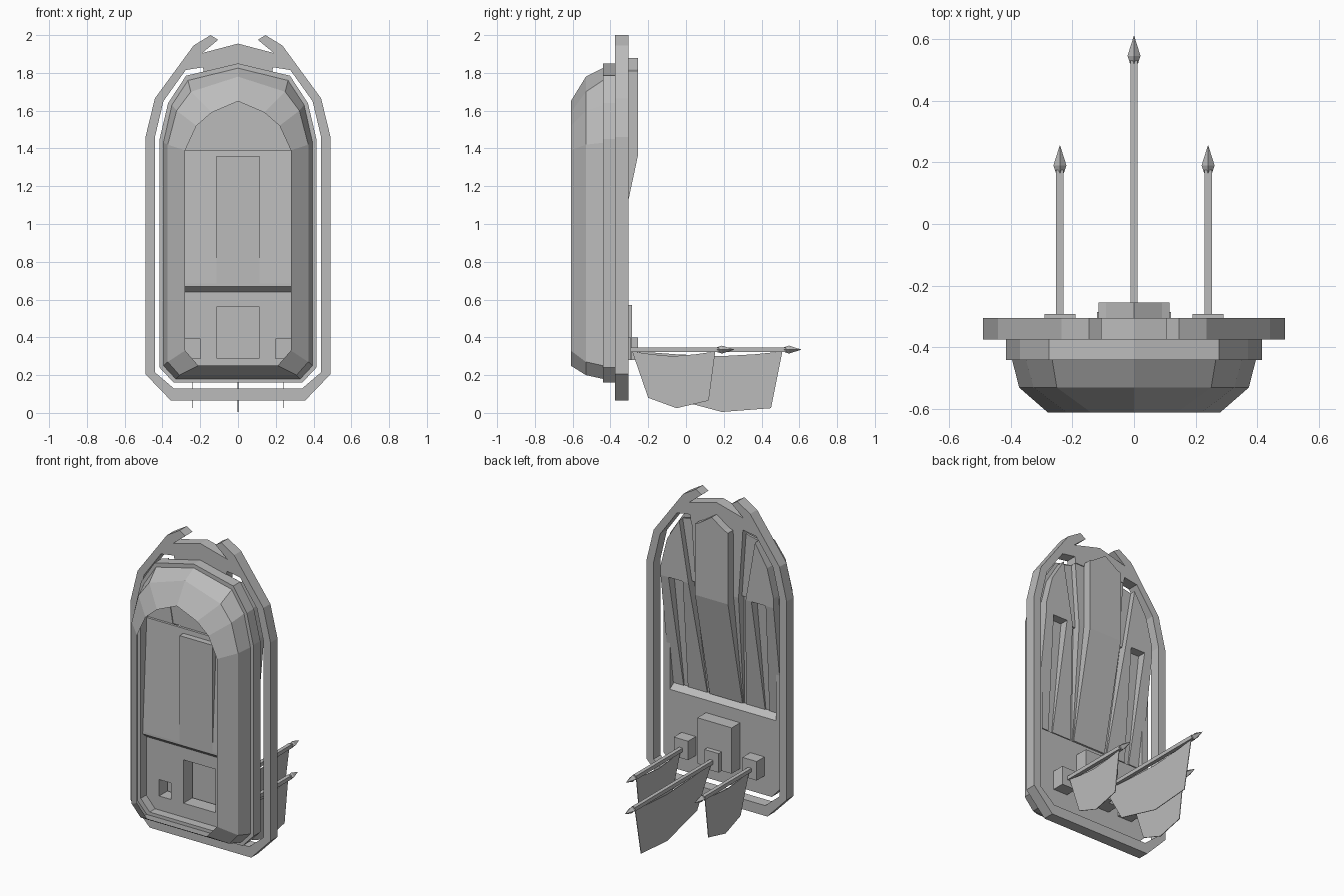
import bpy
import bmesh

if "Cube" in bpy.data.objects:
    bpy.data.objects.remove(bpy.data.objects["Cube"])

grey = bpy.data.materials.new("plain_grey")
grey.use_nodes = True
grey.diffuse_color = (0.5, 0.5, 0.5, 1)
grey.node_tree.nodes["Principled BSDF"].inputs["Base Color"].default_value = (0.5, 0.5, 0.5, 1)


def finish(name, bm, mirror=False):
    bmesh.ops.recalc_face_normals(bm, faces=bm.faces)
    mesh = bpy.data.meshes.new(name)
    bm.to_mesh(mesh)
    bm.free()
    mesh.materials.append(grey)
    obj = bpy.data.objects.new(name, mesh)
    bpy.context.collection.objects.link(obj)
    if mirror:
        mod = obj.modifiers.new("mirror", "MIRROR")
        mod.use_clip = True
    return obj


def loft(name, sections, closed=True, caps=True, mirror=True):
    """Skin a list of equal-length 3D outlines; drop faces lying on the mirror plane."""
    bm = bmesh.new()
    rings = [[bm.verts.new(p) for p in s] for s in sections]
    n = len(rings[0])
    for a, b in zip(rings, rings[1:]):
        for i in range(n if closed else n - 1):
            j = (i + 1) % n
            if mirror and abs(a[i].co.x) + abs(a[j].co.x) < 1e-5:
                continue
            bm.faces.new((a[i], a[j], b[j], b[i]))
    if caps:
        bm.faces.new(rings[0])
        bm.faces.new(rings[-1])
    return finish(name, bm, mirror)


def prism(name, pts, front, back, mirror=True):
    """Extrude an x-z outline between two depths, given as functions of height."""
    return loft(name, [[(x, f(z), z) for x, z in pts] for f in (front, back)], mirror=mirror)


def at(y):
    return lambda z: y


def box(name, x0, x1, y0, y1, z0, z1, mirror=False):
    return prism(name, [(x0, z0), (x1, z0), (x1, z1), (x0, z1)], at(y0), at(y1), mirror)


# Outer hoop with horned top
hoop_outer = [(0, .065), (.355, .065), (.49, .205), (.49, 1.46), (.44, 1.665), (.235, 1.945),
              (.145, 2.0), (.105, 1.975), (.19, 1.905), (0, 1.955)]
hoop_inner = [(0, 1.79), (.18, 1.79), (.185, 1.83), (.277, 1.815), (.395, 1.65), (.44, 1.46),
              (.44, .215), (.34, .13), (0, .13)]
prism("outer_hoop", hoop_outer + hoop_inner, at(-.375), at(-.305))

# Front shell: open bevelled surround
rim_back = [(0, .18), (.33, .18), (.395, .25), (.395, 1.43), (.35, 1.63), (.265, 1.76), (0, 1.825)]
rim_mid = [(0, .2), (.31, .2), (.372, .27), (.372, 1.42), (.325, 1.6), (.25, 1.7), (0, 1.78)]
rim_front = [(0, .25), (.21, .25), (.28, .33), (.28, 1.39), (.22, 1.52), (.14, 1.59), (0, 1.65)]
loft("front_shell", [[(x, y, z) for x, z in rim] for rim, y in
                     ((rim_back, -.44), (rim_mid, -.53), (rim_front, -.61))], closed=False, caps=False)

# Flange behind the shell
flange = [(0, .16), (.34, .16), (.415, .24), (.415, 1.45), (.37, 1.64), (.275, 1.785), (0, 1.85)]
prism("shell_flange", flange + rim_mid[::-1], at(-.44), at(-.37))


# Back sheet: upright above the crease, sloping inward below it
CREASE, LEDGE = 1.39, .68


def slope(top, bottom):
    return lambda z: top + (bottom - top) * max(0, CREASE - z) / (CREASE - LEDGE)


sheet_front, sheet_back, rib_back = slope(-.38, -.42), slope(-.365, -.412), slope(-.31, -.405)
prism("upper_back_sheet", [(0, CREASE), (.395, CREASE), (.395, 1.45), (.35, 1.63), (.265, 1.77), (0, 1.83)],
      at(-.36), at(-.345))
prism("sloped_back_sheet", [(0, LEDGE), (.395, LEDGE), (.395, CREASE), (0, CREASE)], sheet_front, sheet_back)

# Ribs, leaving tapered grooves between them
ribs = {
    "upper_inner_rib": [(0, CREASE), (.15, CREASE), (.18, 1.81), (0, 1.83)],
    "upper_outer_rib": [(.2, CREASE), (.395, CREASE), (.395, 1.45), (.35, 1.63), (.265, 1.77)],
    "lower_inner_rib": [(0, LEDGE), (.12, LEDGE), (.15, CREASE), (0, CREASE)],
    "lower_middle_rib": [(.135, LEDGE), (.27, LEDGE), (.24, CREASE), (.2, CREASE)],
    "lower_outer_rib": [(.3, LEDGE), (.395, LEDGE), (.395, CREASE), (.34, CREASE)],
}
for name, pts in ribs.items():
    prism(name, pts, sheet_back, rib_back)

# Central spine
spine = [(-.4, LEDGE), (-.255, 1.36)]
loft("spine_slope", [[(0, -.42, z), (.115, -.42, z), (.115, y, z), (0, y, z)] for y, z in spine])
prism("spine_top", [(0, 1.36), (.115, 1.36), (.115, 1.81), (.09, 1.82), (0, 1.88)], at(-.36), at(-.255))

# Ledge and lower panel
loft("ledge", [[(x, -.42, .685), (x, -.37, .65), (x, -.385, .64), (x, -.42, .67)] for x in (-.4, .4)],
     mirror=False)
panel = prism("lower_panel", [(0, .18), (.33, .18), (.39, .25), (.39, .65), (0, .65)], at(-.385), at(-.37))


# Hollow flag sockets, open to the front
def socket(name, x, half, z0, z1, back):
    cutter = box(name + "_cutter", x - half + .008, x + half - .008, -.5, -.3, z0 + .008, z1 - .008)
    cutter.hide_render = True
    cutter.hide_viewport = True
    cut = panel.modifiers.new(name, "BOOLEAN")
    cut.operation, cut.object, cut.solver = "DIFFERENCE", cutter, "EXACT"
    rings = []
    for h, y in ((half - .008, -.384), (half - .008, back - .01), (half, back), (half, -.384)):
        d = half - h
        rings.append([(x - h, y, z0 + d), (x + h, y, z0 + d), (x + h, y, z1 - d), (x - h, y, z1 - d)])
    loft(name + "_inside", rings[:2], caps=False, mirror=False)
    loft(name, rings[2:], caps=False, mirror=False)
    bm = bmesh.new()
    bm.faces.new([bm.verts.new(p) for p in rings[2]])
    finish(name + "_back", bm)


socket("middle_socket", 0, .12, .28, .57, -.285)
box("middle_pole_mount", -.05, .05, -.285, -.255, .28, .4)
socket("left_socket", .24, .05, .28, .4, -.292)
socket("right_socket", -.24, .05, .28, .4, -.292)


# Flags: square pole, pointed finial, thin cloth
def flag(name, x, start, tip, cloth):
    z, r = .335, .012
    box(name + "_pole", x - r, x + r, start, tip - .08, z - r, z + r)
    sections = [[(x + dx * h, y, z + dz * h) for dx, dz in ((1, 0), (0, 1), (-1, 0), (0, -1))]
                for h, y in ((.013, tip - .09), (.021, tip - .065), (.0005, tip))]
    loft(name + "_finial", sections, mirror=False)
    loft(name + "_cloth", [[(x + dx, y, zz) for y, zz in cloth] for dx in (-.002, .002)], mirror=False)


side_cloth = [(-.285, .325), (-.2, .08), (-.05, .025), (.12, .065), (.155, .325), (.05, .31), (-.07, .3),
              (-.18, .31)]
middle_cloth = [(-.25, .325), (-.11, .085), (.19, .005), (.45, .025), (.51, .325), (.36, .31), (.18, .3),
                (-.05, .31)]
flag("left_flag", .24, -.295, .255, side_cloth)
flag("right_flag", -.24, -.295, .255, side_cloth)
flag("middle_flag", 0, -.257, .61, middle_cloth)
